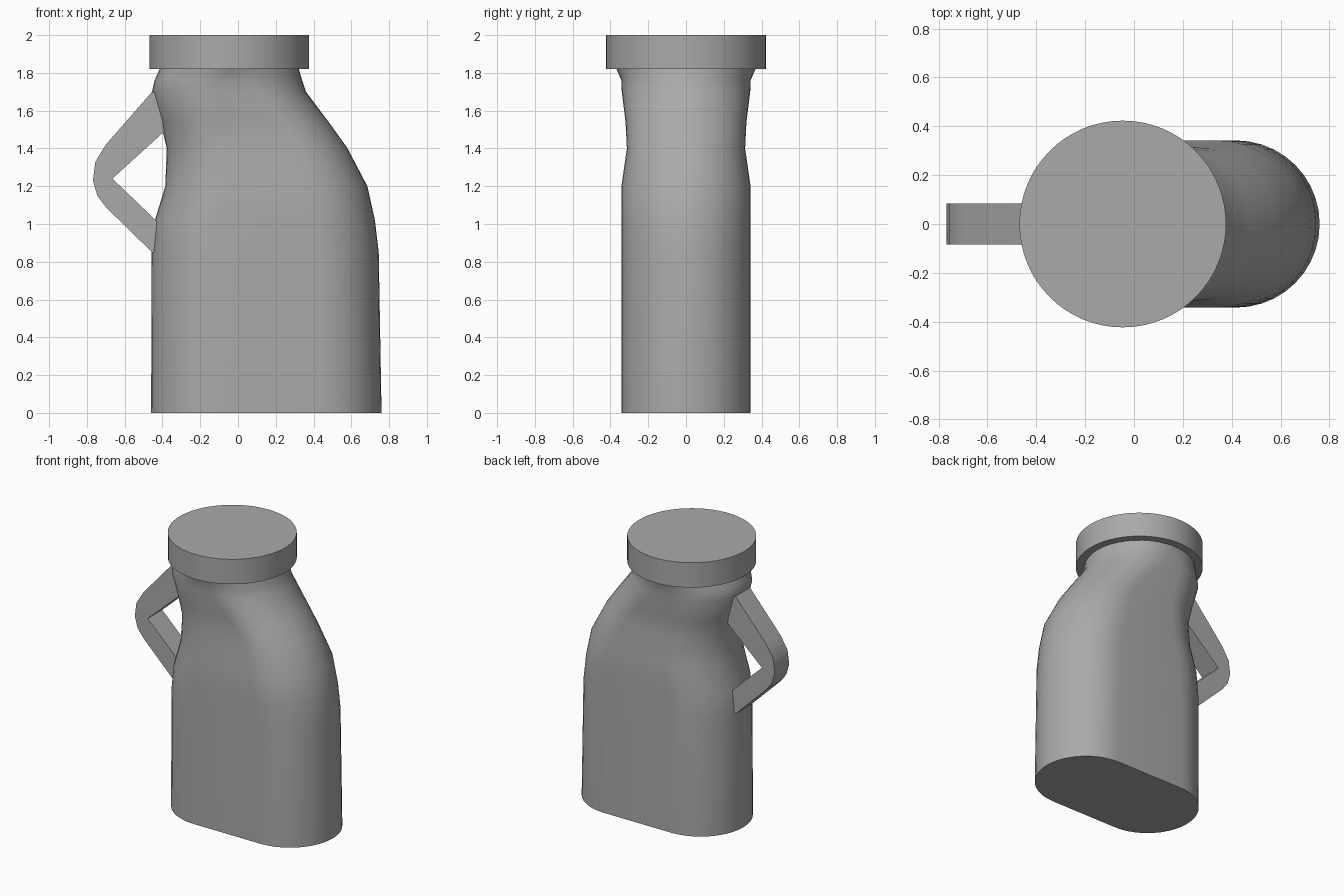
import bpy
import bmesh
from math import pi, sin, cos, radians

cube = bpy.data.objects.get("Cube")
if cube:
    bpy.data.objects.remove(cube)

grey = bpy.data.materials.new("grey")
grey.use_nodes = True
grey.diffuse_color = (0.4, 0.4, 0.4, 1)
grey.node_tree.nodes["Principled BSDF"].inputs["Base Color"].default_value = grey.diffuse_color


def finish(bm, name, angle=35):
    """Turn a bmesh into a smooth shaded object."""
    bmesh.ops.recalc_face_normals(bm, faces=bm.faces)
    mesh = bpy.data.meshes.new(name)
    bm.to_mesh(mesh)
    bm.free()
    mesh.materials.append(grey)
    obj = bpy.data.objects.new(name, mesh)
    bpy.context.collection.objects.link(obj)
    bpy.ops.object.select_all(action="DESELECT")
    obj.select_set(True)
    bpy.context.view_layer.objects.active = obj
    bpy.ops.object.shade_smooth_by_angle(angle=radians(angle))
    return obj


def stadium(left, right, radius, steps=20):
    """Outline of two half circles joined by straight sides."""
    points = []
    for centre, start in ((right - radius, -pi / 2), (left + radius, pi / 2)):
        for i in range(steps + 1):
            a = start + pi * i / steps
            points.append((centre + radius * cos(a), radius * sin(a)))
    return points


# Body: stadium sections (height, left x, right x, half depth) lofted upward
sections = [
    (0, -0.46, 0.76, 0.342),
    (0.85, -0.457, 0.745, 0.342),
    (1.02, -0.44, 0.725, 0.342),
    (1.2, -0.385, 0.685, 0.342),
    (1.4, -0.377, 0.58, 0.313),
    (1.54, -0.41, 0.48, 0.32),
    (1.7, -0.455, 0.36, 0.34),
    (1.76, -0.442, 0.34, 0.342),
    (1.82, -0.415, 0.322, 0.368),
]
bm = bmesh.new()
rings = [[bm.verts.new((x, y, z)) for x, y in stadium(l, r, d)]
         for z, l, r, d in sections]
for low, high in zip(rings, rings[1:]):
    for i in range(len(low)):
        j = (i + 1) % len(low)
        bm.faces.new((low[i], low[j], high[j], high[i]))
bm.faces.new(rings[0])
bm.faces.new(rings[-1])
finish(bm, "bottle_body", 50)

# Lid: flat wide disc
bm = bmesh.new()
bmesh.ops.create_cone(bm, cap_ends=True, segments=64, radius1=0.423, radius2=0.423, depth=0.18)
bmesh.ops.translate(bm, verts=bm.verts, vec=(-0.046, 0, 1.91))
finish(bm, "lid")

# Handle: bent bar profile pushed through its width
profile = [(-0.44, 0.85), (-0.455, 0.85), (-0.70, 1.09), (-0.745, 1.15), (-0.768, 1.23),
           (-0.755, 1.33), (-0.70, 1.42), (-0.455, 1.70), (-0.43, 1.70),
           (-0.39, 1.49), (-0.665, 1.24), (-0.42, 1.005)]
bm = bmesh.new()
side = bm.faces.new([bm.verts.new((x, -0.083, z)) for x, z in profile])
extruded = bmesh.ops.extrude_face_region(bm, geom=[side], use_keep_orig=True)
moved = [v for v in extruded["geom"] if isinstance(v, bmesh.types.BMVert)]
bmesh.ops.translate(bm, verts=moved, vec=(0, 0.166, 0))
finish(bm, "handle")
